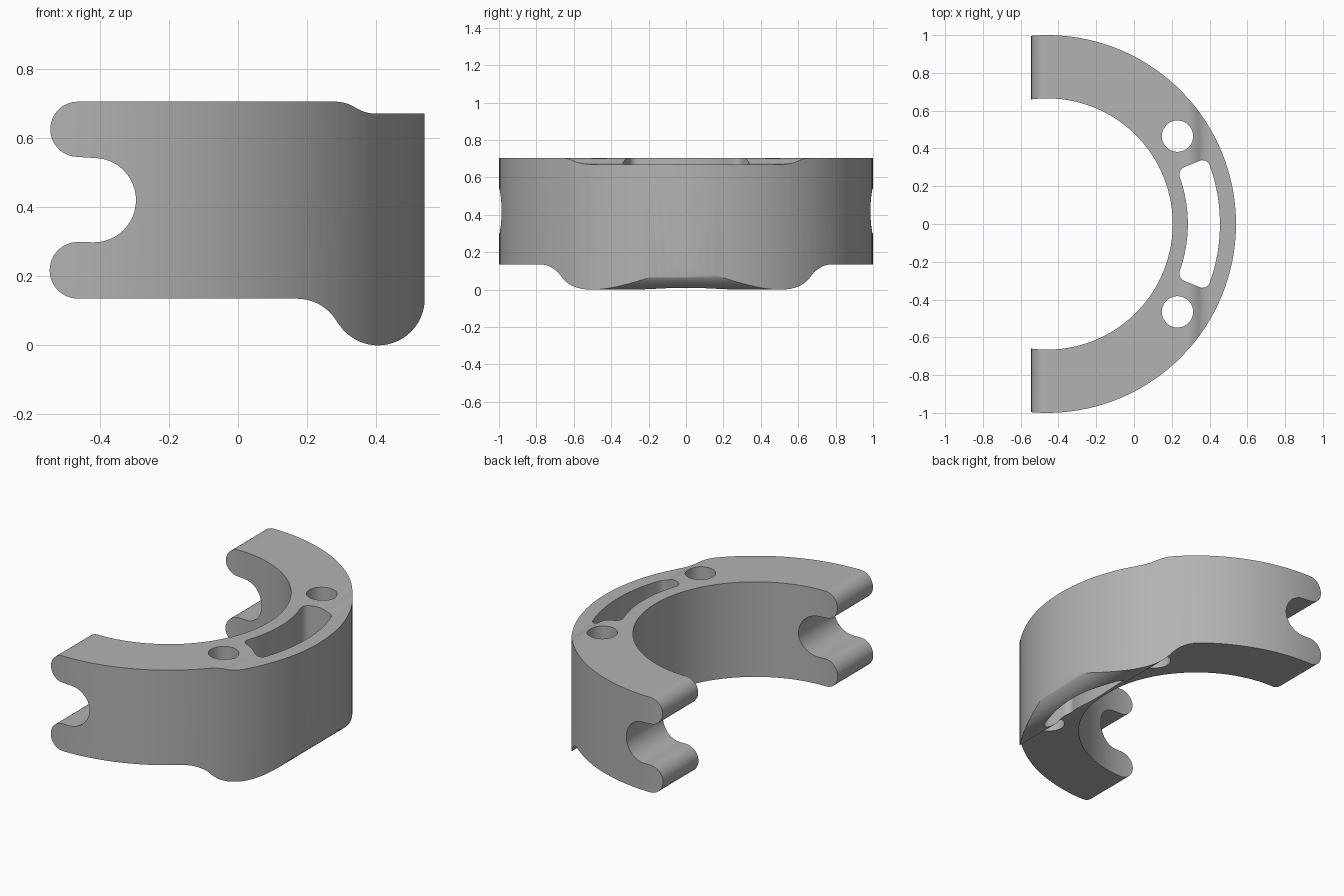
import bpy
import bmesh
from math import cos, sin, radians, degrees

if "Cube" in bpy.data.objects:
    bpy.data.objects.remove(bpy.data.objects["Cube"], do_unlink=True)

AXIS_X = -0.46      # axis of the half ring
R_OUT, R_IN = 1.0, 0.665

grey = bpy.data.materials.new("plain_grey")
grey.use_nodes = True
grey.diffuse_color = (0.45, 0.45, 0.45, 1)
grey.node_tree.nodes["Principled BSDF"].inputs["Base Color"].default_value = grey.diffuse_color


def arc(cx, cy, r, start, end, steps=16):
    """Points along an arc, angles in degrees."""
    angles = [radians(start + (end - start) * i / steps) for i in range(steps + 1)]
    return [(cx + r * cos(a), cy + r * sin(a)) for a in angles]


def prism(name, points, place, offset):
    """Extrude an outline; place maps outline points to 3D."""
    bm = bmesh.new()
    face = bm.faces.new([bm.verts.new(place(u, v)) for u, v in points])
    ext = bmesh.ops.extrude_face_region(bm, geom=[face])
    moved = [e for e in ext["geom"] if isinstance(e, bmesh.types.BMVert)]
    bmesh.ops.translate(bm, verts=moved, vec=offset)
    bmesh.ops.recalc_face_normals(bm, faces=bm.faces)
    mesh = bpy.data.meshes.new(name)
    bm.to_mesh(mesh)
    bm.free()
    mesh.materials.append(grey)
    obj = bpy.data.objects.new(name, mesh)
    bpy.context.collection.objects.link(obj)
    return obj


def plan_prism(name, points):
    return prism(name, points, lambda u, v: (u, v, -0.2), (0, 0, 1.2))


def combine(target, cutter, operation):
    bpy.context.view_layer.objects.active = target
    mod = target.modifiers.new(operation.lower(), "BOOLEAN")
    mod.operation, mod.solver, mod.object = operation, "EXACT", cutter
    bpy.ops.object.modifier_apply(modifier=mod.name)
    bpy.data.objects.remove(cutter, do_unlink=True)


# Side profile: two rounded fork tips, a round notch and a rounded foot
profile = (
    arc(-0.463, 0.625, 0.08, 90, 270)
    + arc(-0.417, 0.42, 0.122, 90, -90, 24)
    + arc(-0.463, 0.217, 0.082, 90, 270)
    + arc(0.17, 0, 0.135, 90, 30, 10)
    + arc(0.405, 0.135, 0.135, 210, 360, 24)[1:]
    + [(0.54, 0.67)]
    + arc(0.40, 0.782, 0.112, 270, 237.6, 6)
    + arc(0.28, 0.593, 0.112, 57.6, 90, 6)[1:]
)
clamp = prism("half_ring_clamp", profile, lambda u, v: (u, -1.1, v), (0, 2.2, 0))

# Half ring plan
ring = plan_prism("ring_cutter", arc(AXIS_X, 0, R_OUT, -100, 100, 72)
                  + arc(AXIS_X, 0, R_IN, 100, -100, 72))
combine(clamp, ring, "INTERSECT")

# Curved through slot with rounded corners, laid out as radius and angle
ROUND, HALF_ANGLE, SLOT_IN, SLOT_OUT = 0.04, 22.5, 0.745, 0.915


def corner(radius, sign, start):
    return [(r, degrees(t / radius) + sign * HALF_ANGLE)
            for r, t in arc(radius, -sign * ROUND, ROUND, start, start + 90, 6)]


slot_polar = corner(SLOT_OUT - ROUND, -1, -90) + corner(SLOT_OUT - ROUND, 1, 0)
inner_polar = corner(SLOT_IN + ROUND, 1, 90) + corner(SLOT_IN + ROUND, -1, 180)


def along(radius, start, end):
    return arc(AXIS_X, 0, radius, start, end, 20)[1:-1]


def to_plan(polar):
    return [(AXIS_X + r * cos(radians(a)), r * sin(radians(a))) for r, a in polar]


outer_end, inner_end = slot_polar[6][1], inner_polar[6][1]
slot = plan_prism("slot_cutter",
                  to_plan(slot_polar[:7]) + along(SLOT_OUT, outer_end, -outer_end)
                  + to_plan(slot_polar[7:] + inner_polar[:7])
                  + along(SLOT_IN, inner_end, -inner_end) + to_plan(inner_polar[7:]))
combine(clamp, slot, "DIFFERENCE")

# Bolt holes
for side in (-1, 1):
    hole = plan_prism("hole_cutter", arc(0.23, side * 0.465, 0.083, 0, 360, 40)[:-1])
    combine(clamp, hole, "DIFFERENCE")

# Smooth curved walls, sharp rims
bpy.ops.object.select_all(action="DESELECT")
clamp.select_set(True)
bpy.context.view_layer.objects.active = clamp
bpy.ops.object.shade_smooth_by_angle(angle=radians(30))
weighted = clamp.modifiers.new("weighted_normals", "WEIGHTED_NORMAL")
weighted.keep_sharp = True
